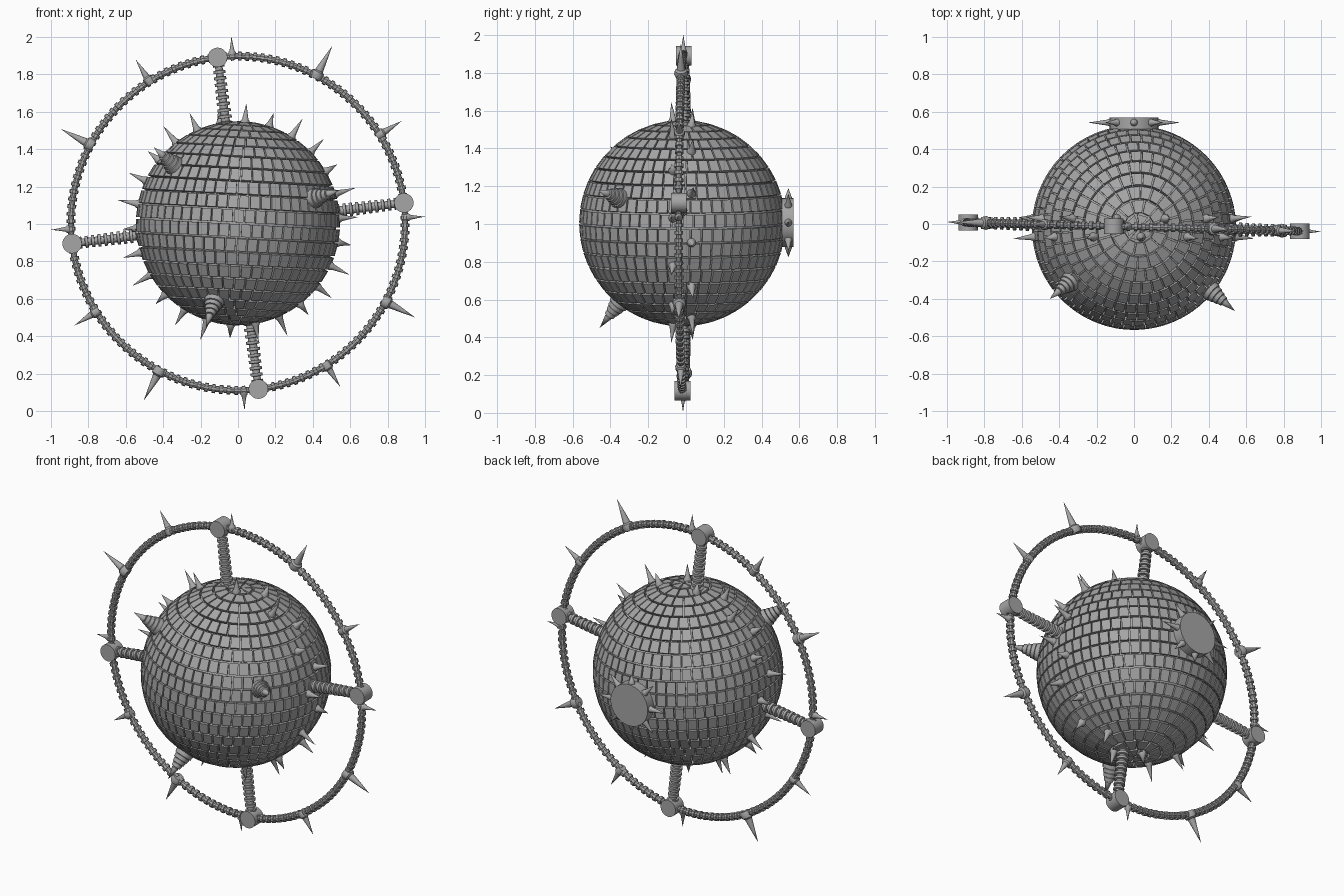
import bpy, bmesh, math, random
from mathutils import Vector, Matrix

if "Cube" in bpy.data.objects:
    bpy.data.objects.remove(bpy.data.objects["Cube"])

random.seed(4)
CENTRE = Vector((0, -0.02, 1.004))
BALL_R = 0.545
RING_R = 0.893

steel = bpy.data.materials.new("steel grey")
steel.diffuse_color = (0.38, 0.38, 0.38, 1)
steel.use_nodes = True
steel.node_tree.nodes["Principled BSDF"].inputs["Base Color"].default_value = steel.diffuse_color


def finish(bm, name, smooth=True):
    bmesh.ops.recalc_face_normals(bm, faces=bm.faces)
    me = bpy.data.meshes.new(name)
    bm.to_mesh(me)
    bm.free()
    me.materials.append(steel)
    ob = bpy.data.objects.new(name, me)
    bpy.context.collection.objects.link(ob)
    if smooth:
        bpy.ops.object.select_all(action='DESELECT')
        ob.select_set(True)
        bpy.context.view_layer.objects.active = ob
        bpy.ops.object.shade_smooth_by_angle(angle=math.radians(35))
    return ob


def lathe(bm, profile, origin, axis, segs=12):
    """Spin (radius, height) pairs around an axis, closing both ends."""
    turn = Vector(axis).to_track_quat('Z', 'Y')
    rows = []
    for r, h in profile:
        count = 1 if r == 0 else segs
        rows.append([bm.verts.new(Vector(origin) + turn @ Vector(
            (r * math.cos(math.tau * i / segs), r * math.sin(math.tau * i / segs), h)))
            for i in range(count)])
    for a, b in zip(rows, rows[1:]):
        for i in range(segs):
            j = (i + 1) % segs
            if len(b) == 1:
                bm.faces.new((a[i], a[j], b[0]))
            else:
                bm.faces.new((a[i], a[j], b[j], b[i]))
    for row in (rows[0], rows[-1]):
        if len(row) > 2:
            bm.faces.new(row)


def on_ring(deg, r):
    """Point in the slightly turned plane of the outer ring."""
    a = math.radians(deg)
    x = r * math.cos(a)
    return Vector((x, -0.015 - 0.026 * x, CENTRE.z + r * math.sin(a)))


# Ball core
bm = bmesh.new()
bmesh.ops.create_uvsphere(bm, u_segments=48, v_segments=24, radius=BALL_R - 0.02,
                          matrix=Matrix.Translation(CENTRE))
finish(bm, "ball_core")

# Flat raised tiles laid in rows round the ball
bm = bmesh.new()
ROWS = 22
tilt = Matrix.Translation(CENTRE) @ Matrix.Rotation(math.radians(3), 4, 'Y')
step = math.pi / ROWS
for row in range(ROWS):
    t0, t1 = row * step, (row + 1) * step
    count = max(6, round(58 * math.sin((t0 + t1) / 2)))
    shift = random.random()
    gap_t = 0.005 / BALL_R
    t0, t1 = max(t0 + gap_t, 0.02), min(t1 - gap_t, math.pi - 0.02)
    for k in range(count):
        half = math.pi / count - 0.004 / (BALL_R * math.sin((t0 + t1) / 2))
        mid = math.tau * (k + shift) / count
        layers = []
        for r in (BALL_R - 0.03, BALL_R + 0.001):
            layers.append([bm.verts.new(tilt @ Vector((
                r * math.sin(t) * math.cos(p), r * math.sin(t) * math.sin(p), r * math.cos(t))))
                for t, p in ((t0, mid - half), (t1, mid - half), (t1, mid + half), (t0, mid + half))])
        low, top = layers
        bm.faces.new(top)
        for i in range(4):
            j = (i + 1) % 4
            bm.faces.new((low[i], low[j], top[j], top[i]))
finish(bm, "ball_tiles", smooth=False)

# Ribbed outer ring
bm = bmesh.new()
RIBS, SIDES = 140, 10
loops = []
for k in range(RIBS):
    for frac, r in ((0, 0.016), (0.5, 0.016), (0.52, 0.024), (0.98, 0.024)):
        deg = 360 * (k + frac) / RIBS
        loops.append([bm.verts.new(
            on_ring(deg, RING_R + r * math.cos(math.tau * s / SIDES))
            + Vector((0, r * math.sin(math.tau * s / SIDES), 0))) for s in range(SIDES)])
for n, a in enumerate(loops):
    b = loops[(n + 1) % len(loops)]
    for s in range(SIDES):
        q = (s + 1) % SIDES
        bm.faces.new((a[s], a[q], b[q], b[s]))
finish(bm, "outer_ring")

# Four ribbed struts, each ending in a round hub on the ring
struts, hubs = bmesh.new(), bmesh.new()
for deg in (7, 97, 187, 277):
    start, end = on_ring(deg, BALL_R - 0.03), on_ring(deg, RING_R)
    length = (end - start).length
    profile = []
    for k in range(11):
        h = length * k / 11
        grow = 1.1 - 0.02 * k
        profile += [(0.022 * grow, h), (0.022 * grow, h + 0.016),
                    (0.034 * grow, h + 0.0165), (0.034 * grow, h + 0.032)]
    lathe(struts, profile, start, end - start, 12)
    lathe(hubs, [(0.052, -0.042), (0.052, 0.042)], end, (0, 1, 0), 32)
finish(struts, "struts")
finish(hubs, "hubs")

# Outer ring spikes in a repeating short, long, medium order
bm = bmesh.new()
for k in range(12):
    deg = 92 - 30 * k
    tip, wide = ((1.0, 0.022), (1.072, 0.037), (1.032, 0.03))[k % 3]
    tip -= RING_R
    base = on_ring(deg, RING_R)
    lathe(bm, [(wide * 0.8, -0.018), (wide, 0.0), (wide * 0.9, 0.022), (wide * 0.6, 0.03),
               (wide * 0.3, tip * 0.6), (0, tip)], base, base - on_ring(0, 0), 12)
finish(bm, "ring_spikes")

# Band of small spikes around the ball, staggered to front and back
bm = bmesh.new()
for k in range(26):
    a = math.radians(86 - 360 * k / 26)
    side = 0.09 if k % 2 else -0.09
    d = Vector((math.cos(a), side, math.sin(a))).normalized()
    size = (0.1, 0.075, 0.115)[k % 3]
    lathe(bm, [(0.024, -0.02), (0.024, 0.005), (0.017, 0.015), (0, size)],
          CENTRE + d * BALL_R, d, 10)
finish(bm, "ball_spikes")

# Three large stepped horns on the front half
bm = bmesh.new()
for tip in ((-0.45, -0.40, 1.41), (0.54, -0.465, 1.18), (-0.17, -0.457, 0.45)):
    d = Vector(tip) - CENTRE
    length = d.length - BALL_R
    profile = [(0.052, -0.03)]
    for s in range(4):
        h, r = length * 0.14 * s, 0.054 - 0.008 * s
        profile += [(r, h), (r - 0.003, h + length * 0.12), (r - 0.012, h + length * 0.125)]
    profile += [(0.02, length * 0.57), (0, length)]
    lathe(bm, profile, CENTRE + d.normalized() * BALL_R, d, 16)
finish(bm, "front_horns")

# Back plate with spikes round its rim
bm = bmesh.new()
lathe(bm, [(0.13, 0.505), (0.13, 0.568)], (0, 0, 1.007), (0, 1, 0), 32)
finish(bm, "back_plate")
bm = bmesh.new()
for k in range(8):
    a = math.tau * k / 8
    d = Vector((math.cos(a), 0, math.sin(a)))
    size = 0.09 if k % 2 else (0.118 if k % 4 == 0 else 0.055)
    lathe(bm, [(0.02, -0.02), (0.02, 0.006), (0.016, 0.014), (0, size)],
          Vector((0, 0.542, 1.007)) + d * 0.128, d, 10)
finish(bm, "back_plate_spikes")
